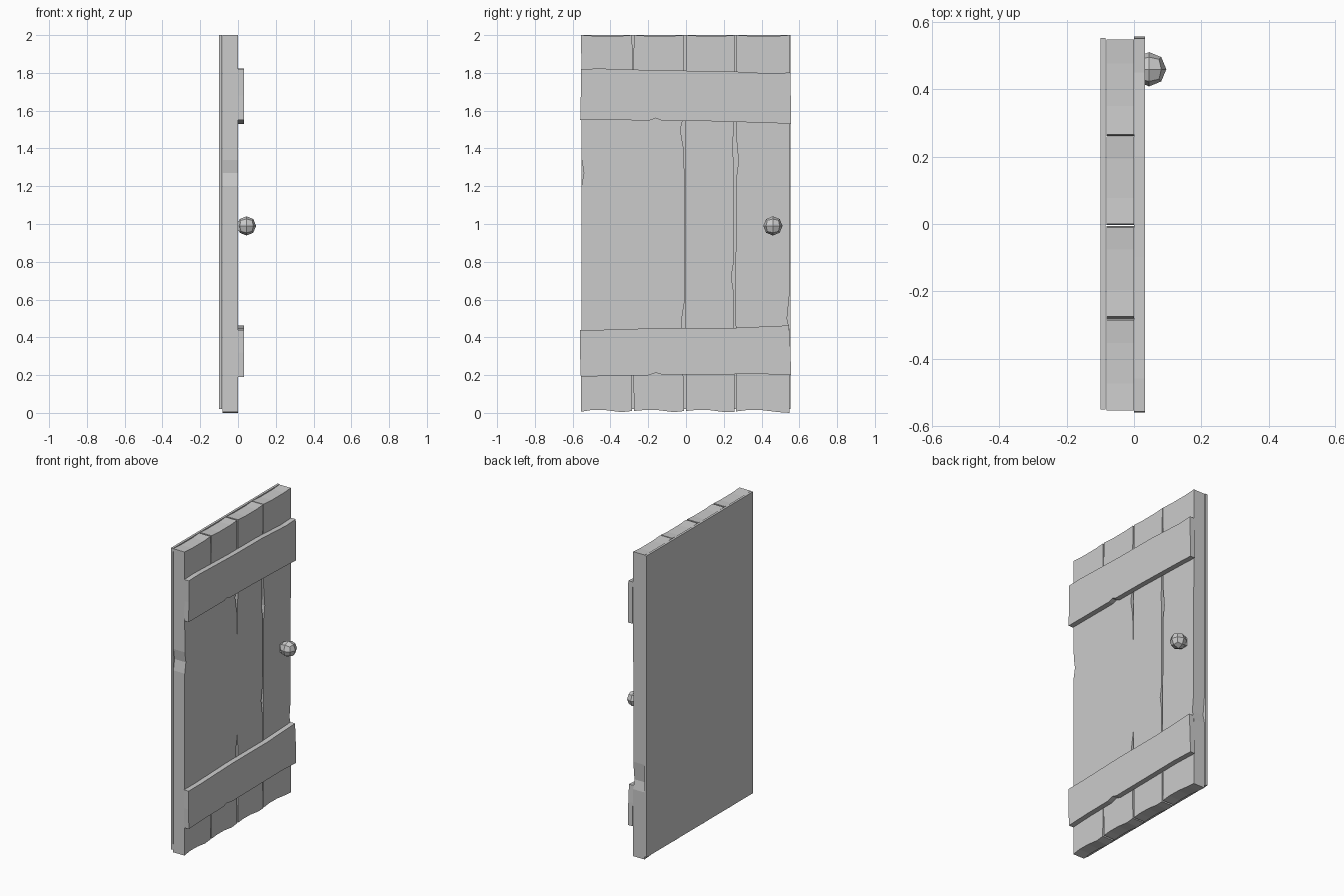
import bpy, bmesh

if "Cube" in bpy.data.objects:
    bpy.data.objects.remove(bpy.data.objects["Cube"])


def prism(name, outline, x0, x1):
    """Extrude a closed (y, z) outline along x."""
    bm = bmesh.new()
    face = bm.faces.new([bm.verts.new((x0, y, z)) for y, z in outline])
    res = bmesh.ops.extrude_face_region(bm, geom=[face])
    for v in res["geom"]:
        if isinstance(v, bmesh.types.BMVert):
            v.co.x = x1
    bmesh.ops.recalc_face_normals(bm, faces=bm.faces)
    return finish(name, bm)


def finish(name, bm):
    me = bpy.data.meshes.new(name)
    bm.to_mesh(me)
    bm.free()
    ob = bpy.data.objects.new(name, me)
    bpy.context.collection.objects.link(ob)
    return ob


# Planks: left edge (upwards) and right edge (downwards) with worn nicks
planks = [
    ([(-.555, .006), (-.553, 1.2), (-.541, 1.27), (-.552, 1.34), (-.555, 2)],
     [(-.285, 2), (-.281, 1.56), (-.262, 1.48), (-.274, 1.41), (-.274, .72),
      (-.28, .6), (-.287, .01)]),
    ([(-.275, .01), (-.29, .9), (-.289, 1.4), (-.275, 2)],
     [(-.01, 2), (-.015, 1.56), (-.03, 1.5), (-.013, 1.4), (-.006, 1.2),
      (-.006, .6), (-.022, .5), (-.01, .01)]),
    ([(0, .01), (-.003, .6), (-.003, 1.4), (0, 2)],
     [(.26, 2), (.249, 1.4), (.254, 1.2), (.253, .8), (.24, .72),
      (.252, .64), (.258, .005)]),
    ([(.266, .008), (.262, .7), (.267, 1.25), (.278, 1.33), (.267, 1.45),
      (.266, 2)],
     [(.548, 2), (.547, .62), (.535, .5), (.548, .44), (.548, 0)]),
]
for i, (left, right) in enumerate(planks):
    y0, y1 = left[0][0], right[-1][0]
    w = y1 - y0
    top = [(y0 + .3 * w, 1.995), (y0 + .75 * w, 1.995)]
    bottom = [(y0 + .8 * w, .004), (y0 + .5 * w, .014), (y0 + .2 * w, .015)]
    prism(f"plank_{i + 1}", left + top + right + bottom, -.082, 0)

# Thin backing panel
prism("backing_panel", [(-.552, .02), (.553, .02), (.553, 2), (-.552, 2)],
      -.1, -.085)

# Cross braces with slightly skewed, chipped edges
upper = [(-.56, 1.55), (-.557, 1.68), (-.557, 1.82), (-.46, 1.823),
         (-.1, 1.812), (.2, 1.81), (.45, 1.797), (.552, 1.802), (.555, 1.66),
         (.557, 1.53), (.45, 1.535), (.1, 1.545), (-.13, 1.548),
         (-.16, 1.56), (-.19, 1.549)]
lower = [(-.557, .19), (-.561, .32), (-.56, .44), (-.44, .44), (-.1, .45),
         (.25, .45), (.545, .463), (.552, .35), (.557, .2), (.4, .206),
         (.1, .203), (-.12, .201), (-.16, .212), (-.2, .199), (-.4, .197)]
prism("upper_brace", upper, 0, .033)
prism("lower_brace", lower, 0, .033)

# Faceted knob: subdivided cube pushed out to a ball, flattened at the door
bm = bmesh.new()
bmesh.ops.create_cube(bm, size=1)
bmesh.ops.subdivide_edges(bm, edges=bm.edges[:], cuts=1, use_grid_fill=True)
for v in bm.verts:
    v.co = v.co.normalized() * .051
    v.co.x = max(v.co.x, -.048)
knob = finish("door_knob", bm)
knob.location = (.045, .46, .99)

# Knob stem
bm = bmesh.new()
bmesh.ops.create_cube(bm, size=1)
for v in bm.verts:
    v.co.x *= .03
    v.co.y *= .052
    v.co.z *= .052
stem = finish("knob_stem", bm)
stem.location = (.014, .46, .99)
